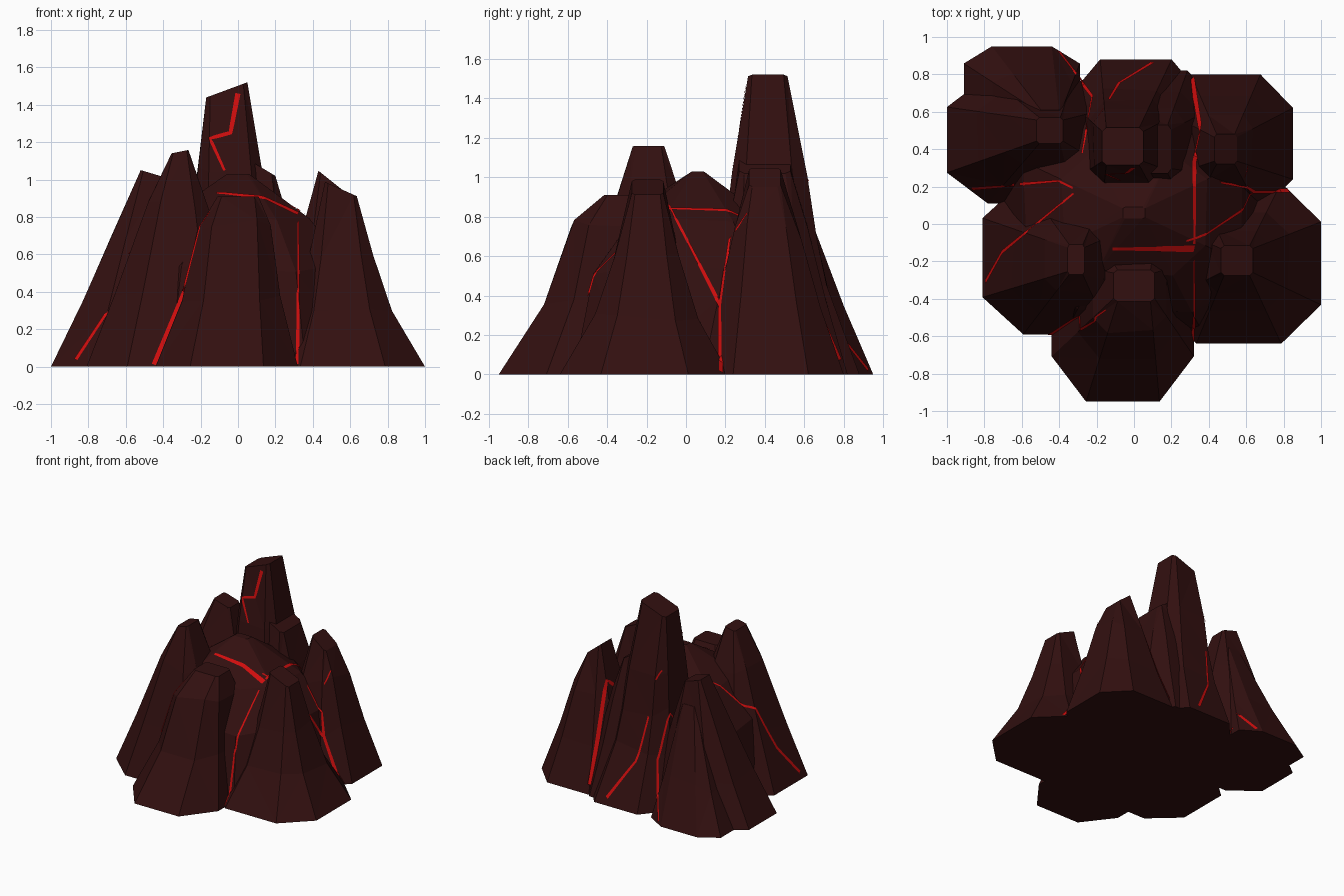
import bpy, bmesh, random
from math import cos, sin, tau, copysign
from mathutils import Vector
from mathutils.bvhtree import BVHTree

if "Cube" in bpy.data.objects:
    bpy.data.objects.remove(bpy.data.objects["Cube"])

random.seed(7)


def material(name, col):
    m = bpy.data.materials.new(name)
    m.diffuse_color = col
    m.use_nodes = True
    m.node_tree.nodes["Principled BSDF"].inputs["Base Color"].default_value = m.diffuse_color
    return m


ROCK = material("dark_rock", (0.032, 0.005, 0.005, 1))
LAVA = material("lava", (0.62, 0.004, 0.004, 1))
peaks = []


def make(name, bm, mat):
    bmesh.ops.recalc_face_normals(bm, faces=bm.faces)
    me = bpy.data.meshes.new(name)
    bm.to_mesh(me)
    bm.free()
    me.materials.append(mat)
    ob = bpy.data.objects.new(name, me)
    bpy.context.collection.objects.link(ob)
    return ob


def outline(i, n, c, r, power):
    """Point i of a chamfered outline; a low power makes it squarer."""
    a = tau * (i + 0.5) / n
    f = lambda t: copysign(abs(t) ** power, t) / cos(tau / 2 / n) ** power
    return Vector((c[0] + r[0] * f(cos(a)), c[1] + r[1] * f(sin(a))))


def peak(name, c, r, top, top_r, z, profile, slope=0, n=8):
    """Faceted loft from a wide base outline to a small tilted top."""
    bm = bmesh.new()
    rings = []
    below = -0.05 - 0.01 * len(peaks)
    for t, h in [(0, below), (0, 0)] + profile + [(1, z)]:
        ring = []
        for i in range(n):
            b, e = outline(i, n, c, r, 0.75), outline(i, n, top, top_r, 0.25)
            j = random.uniform(-0.04, 0.04) if 0 < t < 1 else 0
            p = b.lerp(e, t + j)
            dz = slope * (e.x - top[0]) if t == 1 else j * 1.2
            ring.append(bm.verts.new((p.x, p.y, h + dz)))
        rings.append(ring)
    for a, b in zip(rings, rings[1:]):
        for i in range(n):
            k = (i + 1) % n
            bm.faces.new((a[i], a[k], b[k], b[i]))
    bm.faces.new(rings[0])
    bm.faces.new(rings[-1])
    bmesh.ops.triangulate(bm, faces=[f for f in bm.faces if len(f.verts) == 4])
    peaks.append(make(name, bm, ROCK))


# Central mass, then the surrounding peaks
peak("volcanic_rock", (0, .06), (.7, .63), (0, .06), (.06, .03), 1.03, [(.2, .55), (.52, .82)])
peak("main_peak", (.01, .44), (.37, .44), (-.06, .415), (.11, .1), 1.48,
     [(.42, .41), (.62, .72), (.76, 1.05)], .37)
peak("main_shoulder", (.1, .45), (.36, .37), (.1, .4), (.1, .13), 1.08,
     [(.4, .4), (.7, .75)], -.6)
peak("back_left_peak", (-.55, .45), (.45, .34), (-.45, .5), (.07, .07), 1.03,
     [(.32, .31), (.65, .67)], -.3)
peak("back_left_spur", (-.6, .76), (.31, .19), (-.45, .56), (.06, .05), .85, [(.4, .3)])
peak("front_left_peak", (-.36, -.18), (.45, .41), (-.31, -.19), (.045, .08), 1.15,
     [(.36, .42), (.7, .85)], .2)
peak("front_peak", (-.06, -.45), (.38, .5), (0, -.33), (.11, .085), .91,
     [(.45, .38), (.68, .74)])
peak("front_right_peak", (.56, -.21), (.44, .43), (.55, -.195), (.085, .08), .95,
     [(.46, .27), (.78, .62)], -.45)
peak("back_right_peak", (.49, .43), (.36, .37), (.49, .4), (.06, .08), 1.0,
     [(.4, .38), (.7, .72)], -.8)

# Fuse into one rock and keep only what lies above the ground
bm = bmesh.new()
bmesh.ops.create_cube(bm, size=4)
bmesh.ops.translate(bm, verts=bm.verts, vec=(0, 0, 2))
ground_cutter = make("ground_cutter", bm, ROCK)
ground_cutter.hide_render = True
rock = peaks.pop(0)
for p in peaks + [ground_cutter]:
    mod = rock.modifiers.new("join", 'BOOLEAN')
    mod.operation = 'INTERSECT' if p is ground_cutter else 'UNION'
    mod.solver = 'EXACT'
    mod.object = p
deps = bpy.context.evaluated_depsgraph_get()
rock.data = bpy.data.meshes.new_from_object(rock.evaluated_get(deps))
rock.modifiers.clear()
bm = bmesh.new()
bm.from_mesh(rock.data)
tree = BVHTree.FromBMesh(bm)
bm.free()
for p in peaks + [ground_cutter]:
    bpy.data.objects.remove(p)

# Lava cracks: lines projected onto the rock from the top, front or right
VIEWS = {
    "top": (lambda u, v: Vector((u, v, 3)), Vector((0, 0, -1))),
    "front": (lambda u, v: Vector((u, -3, v)), Vector((0, 1, 0))),
    "right": (lambda u, v: Vector((3, u, v)), Vector((-1, 0, 0))),
}
lava = bmesh.new()


def crack(view, *pts, w=0.012):
    origin, ray = VIEWS[view]
    hits = []
    for a, b in zip(pts, pts[1:]):
        a, b = Vector(a), Vector(b)
        n = max(2, int((b - a).length / 0.025))
        for i in range(n):
            co, no, _, _ = tree.ray_cast(origin(*a.lerp(b, i / n)), ray)
            if co and co.z > 0.005:
                hits.append((co, no))
    prev = None
    for i, (co, no) in enumerate(hits):
        tan = hits[min(i + 1, len(hits) - 1)][0] - hits[max(i - 1, 0)][0]
        side = tan.cross(no).normalized() * w * (1 - 0.6 * i / len(hits))
        c = co + no * 0.006
        c.z = max(c.z, 0.012)
        pair = (lava.verts.new(c + side), lava.verts.new(c - side))
        if prev and (co - hits[i - 1][0]).length < 0.12:
            lava.faces.new((prev[0], prev[1], pair[1], pair[0]))
        prev = pair


crack("top", (-.89, .19), (-.4, .23), (-.3, .18))
crack("top", (-.79, -.31), (-.7, -.15), (-.3, .18))
crack("top", (.31, .8), (.36, .5), (.32, .33), (.32, -.13), w=.017)
crack("top", (-.42, .94), (-.22, .68), (-.28, .35))
crack("top", (.1, .86), (-.08, .75), (-.2, .55))
crack("top", (.32, -.13), (-.14, -.13), w=.02)
crack("front", (-.45, .01), (-.29, .4), (-.2, .75), (-.13, .85))
crack("front", (.32, .01), (.32, .8), w=.01)
crack("front", (0, 1.46), (-.04, 1.25), (-.15, 1.22), (-.05, 1.0), w=.014)
crack("right", (.175, .01), (.175, .35), (-.1, .88), w=.013)
crack("right", (.175, .35), (.22, .68), (.33, .84), w=.01)
make("lava_cracks", lava, LAVA)
